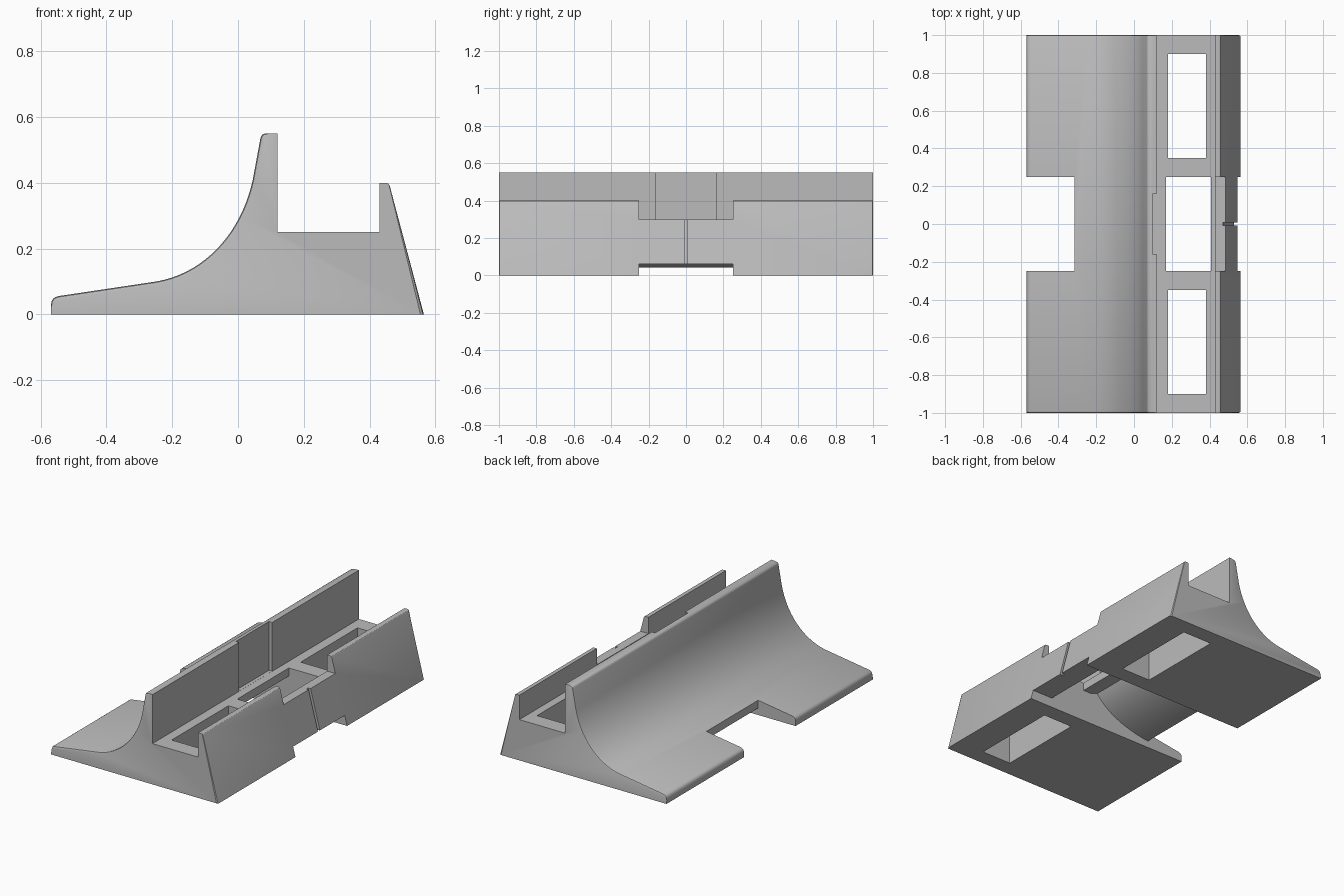
import bpy, bmesh
from mathutils import Vector
from mathutils.geometry import interpolate_bezier

if "Cube" in bpy.data.objects:
    bpy.data.objects.remove(bpy.data.objects["Cube"], do_unlink=True)

grey = bpy.data.materials.new("plain grey")
grey.use_nodes = True
grey.diffuse_color = (0.5, 0.5, 0.5, 1)
grey.node_tree.nodes["Principled BSDF"].inputs["Base Color"].default_value = (0.5, 0.5, 0.5, 1)


def bezier(a, b, c, d, count):
    pts = interpolate_bezier(*(Vector((x, 0, z)) for x, z in (a, b, c, d)), count)
    return [(p.x, p.z) for p in pts]


def extrude(name, profile, y0, y1, soften=False):
    """Extrude an x-z profile along y."""
    bm = bmesh.new()
    face = bm.faces.new([bm.verts.new((x, y0, z)) for x, z in profile])
    moved = bmesh.ops.extrude_face_region(bm, geom=[face])["geom"]
    verts = [v for v in moved if isinstance(v, bmesh.types.BMVert)]
    bmesh.ops.translate(bm, verts=verts, vec=(0, y1 - y0, 0))
    bmesh.ops.recalc_face_normals(bm, faces=bm.faces)
    if soften:
        # Round the end edges of the ramp and of the sloping outer wall
        def is_soft(e):
            a, b = (v.co for v in e.verts)
            if abs(a.y - b.y) > 0.01:
                return False
            ramp = min(a.z, b.z) > 0.02 and max(a.x, b.x) < 0.09
            slope = min(a.x, b.x) > 0.455 and abs(a.z - b.z) > 0.1
            return ramp or slope
        bmesh.ops.bevel(bm, geom=[e for e in bm.edges if is_soft(e)], offset=0.01,
                        segments=2, profile=0.5, affect='EDGES')
    mesh = bpy.data.meshes.new(name)
    bm.to_mesh(mesh)
    bm.free()
    mesh.materials.append(grey)
    obj = bpy.data.objects.new(name, mesh)
    bpy.context.collection.objects.link(obj)
    return obj


def box(x0, x1, z0, z1):
    return [(x0, z0), (x1, z0), (x1, z1), (x0, z1)]


# Main body: curved ramp, tall fence, channel and low sloping wall
ramp = bezier((-0.25, 0.10), (-0.095, 0.126), (0.012, 0.256), (0.045, 0.41), 20)
nose = bezier((-0.568, 0.03), (-0.568, 0.046), (-0.56, 0.053), (-0.545, 0.056), 5)
crest = bezier((0.068, 0.535), (0.07, 0.545), (0.075, 0.55), (0.085, 0.55), 5)
lip = bezier((0.448, 0.4), (0.455, 0.4), (0.459, 0.398), (0.461, 0.392), 4)
body = extrude("channel_body", [(-0.568, 0)] + nose + ramp + crest
               + [(0.12, 0.55), (0.12, 0.25), (0.43, 0.25), (0.43, 0.4)]
               + lip + [(0.565, 0)], -1, 1, soften=True)

# Middle cavity: front notch, hollow under the ramp and opening in the channel
under = bezier((-0.314, 0.042), (-0.07, 0.07), (0.05, 0.17), (0.085, 0.25), 16)
under_top = [(0.1, 0.262), (0.115, 0.2), (0.17, 0.2)]
cavity = ([(-0.7, -0.1), (-0.7, 0.2), (-0.314, 0.2)] + under[:-2] + under_top[1:]
          + [(0.17, 0.28), (0.408, 0.28), (0.408, 0.06), (0.7, 0.06), (0.7, -0.1)])
cutters = [extrude("cavity_cutter", cavity, -0.25, 0.25)]

# Lowered middle of the sloping wall
cutters.append(extrude("wall_gap_cutter", box(0.42, 0.7, 0.3, 0.6), -0.25, 0.25))

# Shallow open recess in the fence
cutters.append(extrude("fence_recess_cutter", box(0.098, 0.15, 0.2505, 0.7), -0.16, 0.16))

# Long openings in the channel floor
for side in (-1, 1):
    y0, y1 = sorted((side * 0.35, side * 0.9))
    cutters.append(extrude("floor_hole_cutter", box(0.18, 0.38, -0.1, 0.3), y0, y1))

# Fine centre groove down the sloping wall
groove = [(0.545, 0), (0.465, 0.32), (0.6, 0.32), (0.7, 0)]
cutters.append(extrude("groove_cutter", groove, -0.009, 0.009))

bpy.ops.object.select_all(action='DESELECT')
bpy.context.view_layer.objects.active = body
body.select_set(True)
for cutter in cutters:
    cutter.hide_render = True
    mod = body.modifiers.new("cut", 'BOOLEAN')
    mod.operation = 'DIFFERENCE'
    mod.solver = 'EXACT'
    mod.object = cutter
    bpy.ops.object.modifier_apply(modifier=mod.name)
    bpy.data.objects.remove(cutter, do_unlink=True)

bpy.ops.object.shade_smooth_by_angle(angle=0.5)
